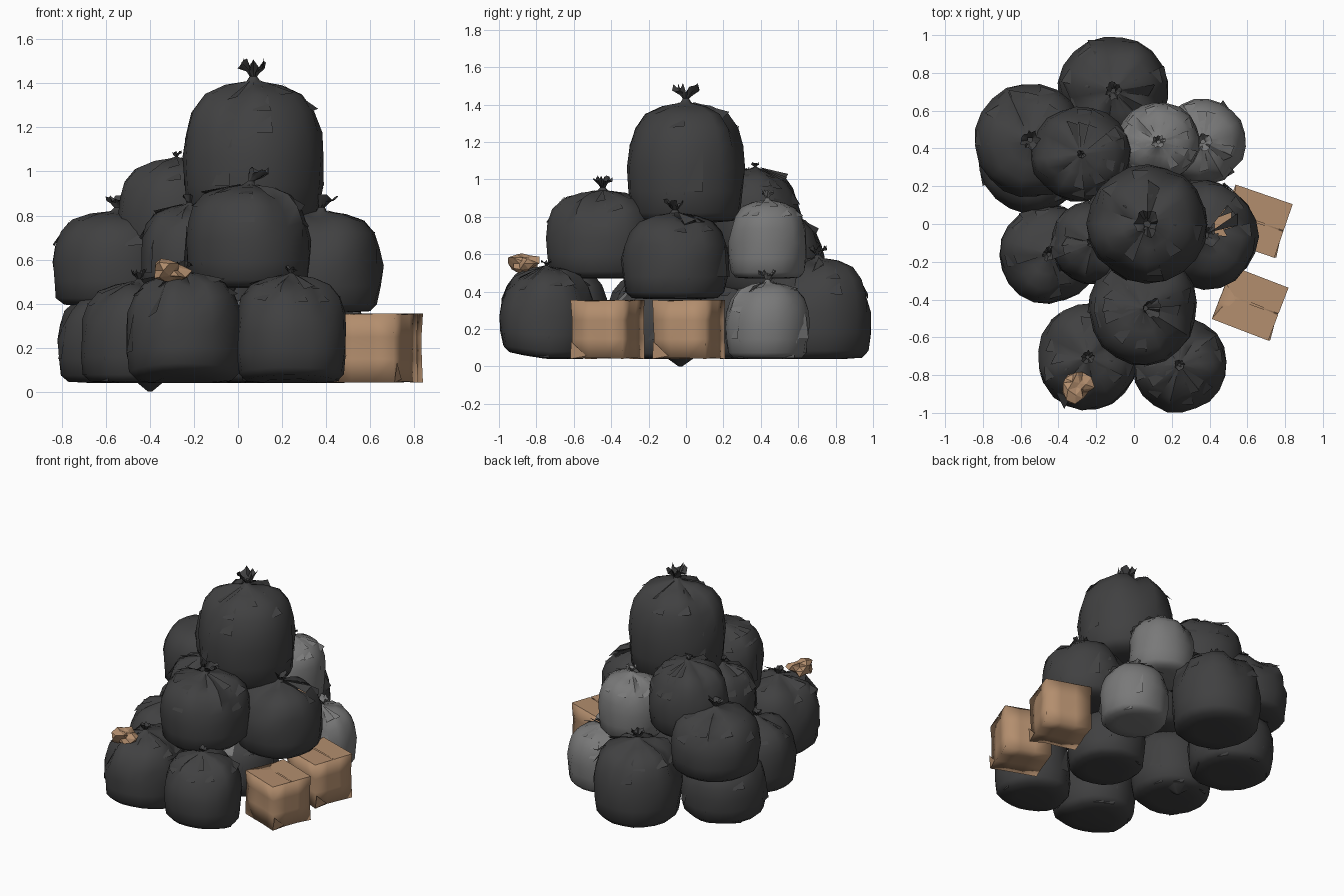
import bpy, bmesh, math, random
from mathutils import Vector, Matrix, noise

random.seed(11)
if "Cube" in bpy.data.objects:
    bpy.data.objects.remove(bpy.data.objects["Cube"], do_unlink=True)


def material(name, rgb):
    m = bpy.data.materials.new(name)
    m.use_nodes = True
    m.diffuse_color = (*rgb, 1)
    m.node_tree.nodes["Principled BSDF"].inputs["Base Color"].default_value = (*rgb, 1)
    return m


BLACK = material("black plastic", (0.052, 0.052, 0.053))
GREY = material("grey plastic", (0.19, 0.19, 0.19))
BROWN = material("brown cardboard", (0.45, 0.27, 0.155))


def finish(name, bm, mats, angle=50):
    me = bpy.data.meshes.new(name)
    bm.to_mesh(me)
    bm.free()
    ob = bpy.data.objects.new(name, me)
    bpy.context.collection.objects.link(ob)
    for m in mats:
        me.materials.append(m)
    for o in bpy.context.selected_objects:
        o.select_set(False)
    ob.select_set(True)
    bpy.context.view_layer.objects.active = ob
    bpy.ops.object.shade_smooth_by_angle(angle=math.radians(angle))


# Sack outline from base to neck: share of radius, share of height
OUTLINE = [(0.5, 0.0), (0.82, 0.012), (0.95, 0.08), (0.99, 0.26), (1.01, 0.46), (0.98, 0.64),
           (0.9, 0.79), (0.72, 0.91), (0.42, 0.975), (0.1, 1.0)]
SIDES = 20


def sack(name, x, y, rx, ry, z0, z1, knot=0.07, lean=0.0, mat=BLACK, hole=None, grey_above=None, lift=0.0):
    bm = bmesh.new()
    h = z1 - z0
    spin = random.random() * 6
    # uneven gathers: most gores are smooth, a few are pulled in hard
    gathers = [random.choice((0, 0.02, 0.06, 0.24)) for _ in range(SIDES)]
    seed = Vector((x * 9, y * 9, z0 * 9))
    rings = []
    for rr, t in OUTLINE:
        ring = []
        for i in range(SIDES):
            a = spin + math.tau * i / SIDES
            d = Vector((math.cos(a), math.sin(a), t * 1.5))
            dent = 0.08 * abs(noise.noise(d * 1.8 + seed))
            r = rr * (1.02 - gathers[i] * max(0.05, t - 0.4) - dent)
            z = z0 + h * (t - gathers[i] * 0.2 * (0.6 < t < 0.99))
            z += lift * max(0, -d.y * r) * max(0, 1 - 2 * t)
            ring.append(bm.verts.new((x + rx * r * d.x, y + ry * r * d.y, z)))
        rings.append(ring)
    # tied neck and ragged flared top
    for k, (rad, up) in enumerate([(0.25, 0.2), (0.55, 0.6), (1.0, 1.0)]):
        ring = []
        for i in range(SIDES):
            a = spin + math.tau * i / SIDES
            r = knot * rad * random.uniform(0.65, 1.05)
            z = z1 + 1.45 * knot * (up - random.uniform(0, 0.25) * k)
            ring.append(bm.verts.new((x + r * math.cos(a) + lean * knot * up, y + r * math.sin(a), z)))
        rings.append(ring)
    bm.faces.new(list(reversed(rings[0])))
    for lo, hi in zip(rings, rings[1:]):
        for i in range(SIDES):
            j = (i + 1) % SIDES
            bm.faces.new((lo[i], lo[j], hi[j], hi[i]))
    # torn hole in the upper skin
    if hole:
        torn = [f for f in bm.faces if f.calc_center_median().z > z0 + h * 0.6
                and (f.calc_center_median().xy - Vector(hole)).length < 0.06]
        bmesh.ops.delete(bm, geom=torn, context="FACES_ONLY")
    # long folds lifted from the skin, mostly around the shoulder
    mid = Vector((x, y, z0 + h / 2))
    for _ in range(18):
        k = random.choice((1, 3, 5, 6, 6, 7, 7))
        i = random.randrange(SIDES)
        p, q, tip = (rings[k + n][(i + s) % SIDES].co.copy() for n, s in ((0, 0), (0, 1), (2, 1)))
        out = (p - mid).normalized()
        out.z = max(out.z, 0)
        p += out * 0.004
        q += out * random.uniform(0.004, 0.025)
        tip += out * 0.006
        bm.faces.new([bm.verts.new(v) for v in (p, q, tip)])
    if grey_above:
        for f in bm.faces:
            c = f.calc_center_median()
            f.material_index = int(c.z > grey_above and c.y < y and c.x < x + 0.06)
    finish(name, bm, [mat, GREY] if grey_above else [mat])


# Ground layer
sack("front_right_sack", -0.245, -0.705, 0.265, 0.285, 0.04, 0.54, 0.04, lift=0.06)
sack("front_left_sack", 0.24, -0.745, 0.25, 0.255, 0.04, 0.53, 0.03, lift=0.04)
sack("right_low_sack", -0.45, -0.16, 0.265, 0.26, 0.04, 0.5, 0.04)
sack("right_back_low_sack", -0.54, 0.34, 0.28, 0.28, 0.04, 0.46, 0.03)
sack("back_sack", -0.11, 0.705, 0.29, 0.29, 0.04, 0.58, 0.05)
sack("grey_low_sack", 0.365, 0.435, 0.225, 0.225, 0.04, 0.45, 0.05, mat=GREY)
sack("centre_sack", 0.12, -0.14, 0.25, 0.26, 0.04, 0.43, 0.03, grey_above=0.35)

# Middle layer
sack("right_back_sack", -0.55, 0.445, 0.29, 0.3, 0.39, 0.82, 0.055)
sack("right_mid_sack", -0.22, -0.1, 0.22, 0.22, 0.43, 0.85, 0.035)
sack("left_mid_sack", 0.375, -0.06, 0.28, 0.285, 0.36, 0.82, 0.06, 0.5, hole=(0.47, 0.0))
sack("front_mid_sack", 0.05, -0.445, 0.285, 0.3, 0.47, 0.94, 0.06, 0.8)
sack("back_mid_sack", -0.28, 0.37, 0.265, 0.25, 0.58, 1.06, 0.025)
sack("grey_upper_sack", 0.13, 0.435, 0.22, 0.21, 0.47, 0.89, 0.04, mat=GREY)

# Crown of the pile
sack("top_sack", 0.07, 0.0, 0.315, 0.31, 0.77, 1.41, 0.075)

# Cardboard scrap seen through the torn hole
bm = bmesh.new()
bmesh.ops.create_cube(bm, size=1)
bm.transform(Matrix.Translation((0.47, 0.005, 0.72)) @ Matrix.Diagonal((0.09, 0.15, 0.008, 1)))
finish("cardboard_scrap", bm, [BROWN])


# Dented cardboard cartons with a closing seam and loose flap corner
def carton(name, x, y, angle):
    bm = bmesh.new()
    bmesh.ops.create_cube(bm, size=1)
    bmesh.ops.subdivide_edges(bm, edges=bm.edges[:], cuts=2, use_grid_fill=True)
    for v in bm.verts:
        inner = sum(abs(c) < 0.4 for c in v.co)
        if inner:
            v.co *= 1 - random.uniform(0, 0.045) * inner
    bmesh.ops.triangulate(bm, faces=bm.faces[:])
    for s in (-1, 1):
        seam = [(-0.5, s * 0.5, 0.5), (0.5, s * 0.5, 0.5), (0.5, s * 0.01, 0.5), (-0.5, s * 0.02, 0.485)]
        bm.faces.new([bm.verts.new(c) for c in seam])
    tab = [(0.5, -0.5, -0.5), (0.5, -0.2, -0.45), (0.53, -0.48, -0.2)]
    bm.faces.new([bm.verts.new(c) for c in tab])
    bm.transform(Matrix.Translation((x, y, 0.198)) @ Matrix.Rotation(math.radians(angle), 4, "Z")
                 @ Matrix.Diagonal((0.32, 0.3, 0.315, 1)))
    finish(name, bm, [BROWN], 110)


carton("front_carton", 0.615, -0.42, -21)
carton("back_carton", 0.64, 0.015, -19)

# Crumpled paper on the front sack
bm = bmesh.new()
bmesh.ops.create_icosphere(bm, subdivisions=2, radius=1)
for v in bm.verts:
    v.co *= random.uniform(0.5, 1.25)
bm.transform(Matrix.Translation((-0.305, -0.865, 0.55)) @ Matrix.Rotation(0.9, 4, "Z")
             @ Matrix.Diagonal((0.085, 0.08, 0.06, 1)))
finish("crumpled_paper", bm, [BROWN], 5)

# Torn tail below the right-hand sack
bm = bmesh.new()
bmesh.ops.create_cone(bm, cap_ends=True, segments=6, radius1=0.01, radius2=0.08, depth=0.05)
bm.transform(Matrix.Translation((-0.4, -0.03, 0.025)))
finish("torn_tail", bm, [BLACK])
